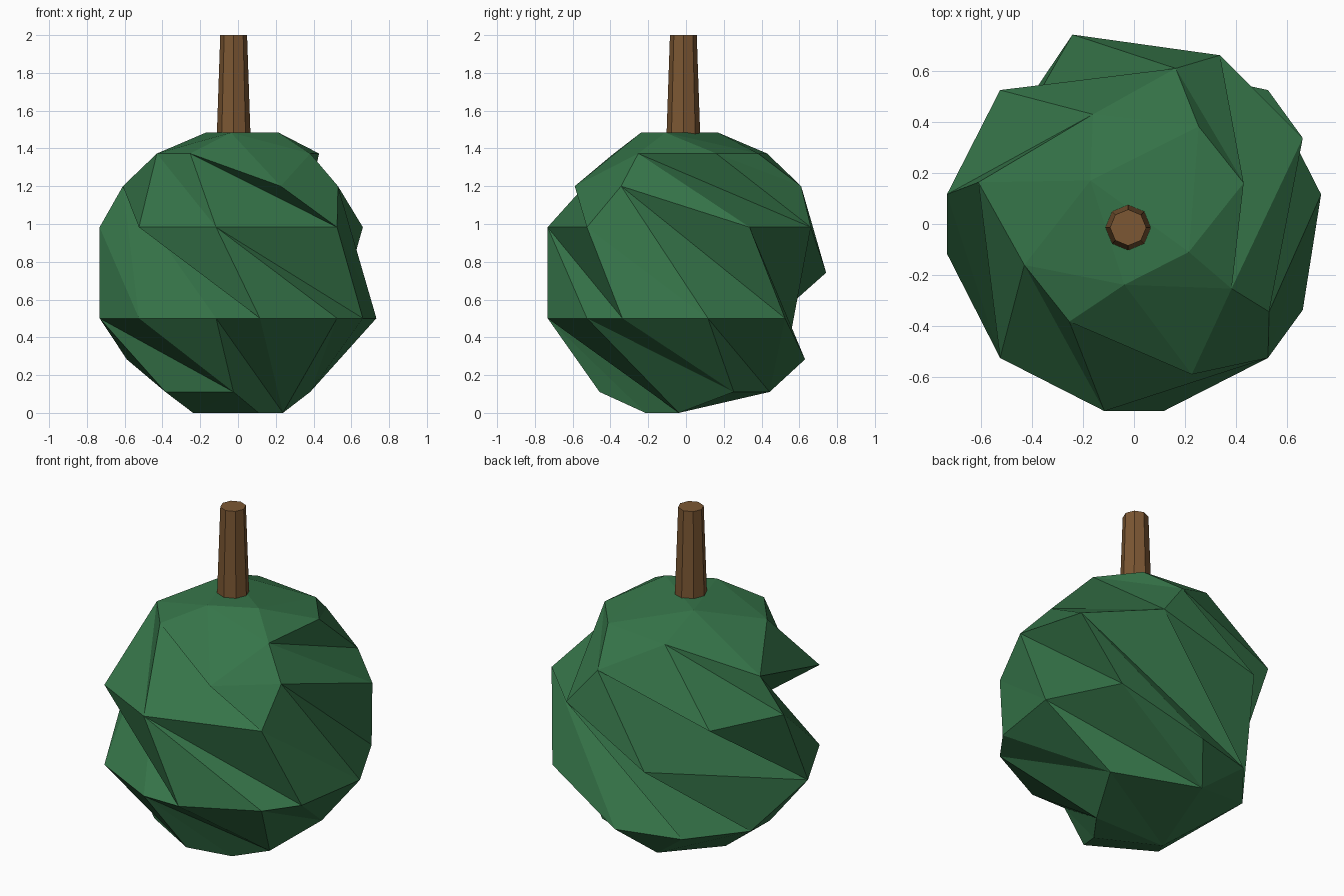
import bpy, bmesh
from math import sin, cos, radians

if "Cube" in bpy.data.objects:
    bpy.data.objects.remove(bpy.data.objects["Cube"])

R, CZ = 0.78, 0.742     # crown radius and centre height


def paint(obj, name, rgb):
    mat = bpy.data.materials.new(name)
    mat.diffuse_color = (*rgb, 1)
    mat.use_nodes = True
    mat.node_tree.nodes["Principled BSDF"].inputs["Base Color"].default_value = mat.diffuse_color
    obj.data.materials.append(mat)


def finish(bm, name):
    bmesh.ops.recalc_face_normals(bm, faces=bm.faces[:])
    mesh = bpy.data.meshes.new(name)
    bm.to_mesh(mesh)
    bm.free()
    obj = bpy.data.objects.new(name, mesh)
    bpy.context.collection.objects.link(obj)
    return obj


def ring(bm, points):
    """Loop of vertices on the sphere, given as (latitude step of 18 deg, longitude).
    A ready-made vertex may be passed to share it with another loop."""
    out = []
    for p in points:
        if isinstance(p, bmesh.types.BMVert):
            out.append(p)
            continue
        la, lo = radians(18 * p[0]), radians(p[1])
        out.append(bm.verts.new((R * cos(la) * cos(lo), R * cos(la) * sin(lo), CZ + R * sin(la))))
    return out


def zip_rings(bm, up, low, i, j, steps):
    """Triangle strip between two loops; U advances the upper loop, L the lower."""
    for s in steps:
        a, b = up[i % len(up)], low[j % len(low)]
        if s == "U":
            i += 1
            c = up[i % len(up)]
        else:
            j += 1
            c = low[j % len(low)]
        if len({a, b, c}) == 3:
            bm.faces.new((a, b, c))


# Crown: faceted ball made of five irregular, skewed loops
bm = bmesh.new()
top = ring(bm, [(4, 135), (4, 261), (4, 333)])
shoulder = ring(bm, [(3, 20.5), (3, 56.5), (3, 110.5), (2, 165), (3, 200.5),
                     (3, 236.5), (2, 291), (3, 326.5)])
upper = ring(bm, [(1, 27), (1, 63), (2, 75), (1, 135), (1, 171), shoulder[3],
                  (1, 225), (1, 261), (1, 315), (2, 327)])
lower = ring(bm, [(-1, 9), (-1, 45), (-2, 87), (-2, 123), (-2, 159), (0, 108),
                  (-1, 189), (-1, 225), (-1, 261), (-1, 279), (-1, 315), (-1, 333)])
base = ring(bm, [(-3, 33.5), (-3, 105), lower[4], (-3, 213), (-3, 267),
                 (-4, 297), (-4, 351)])
bm.faces.new(top)
zip_rings(bm, top, shoulder, 0, 1, "LLLULLLULLU")
zip_rings(bm, shoulder, upper, 0, 1, "LUULLULLULULULULLU")
zip_rings(bm, upper, lower, 0, 1, "LLULLULUULULLUULLULULU")
zip_rings(bm, lower, base, 0, 0, "LUUULUUULLUULLUULUU")
# Underside fan
zip_rings(bm, ring(bm, [(-4, 189)]), base, 0, 0, "L" * 7)
paint(finish(bm, "crown"), "crown_green", (0.036, 0.175, 0.066))

# Stem: tapered octagonal post
bm = bmesh.new()
bmesh.ops.create_cone(bm, cap_ends=True, segments=8, radius1=0.095, radius2=0.071, depth=0.7)
bmesh.ops.translate(bm, verts=bm.verts[:], vec=(-0.023, -0.014, 1.65))
paint(finish(bm, "stem"), "stem_brown", (0.2, 0.095, 0.033))
